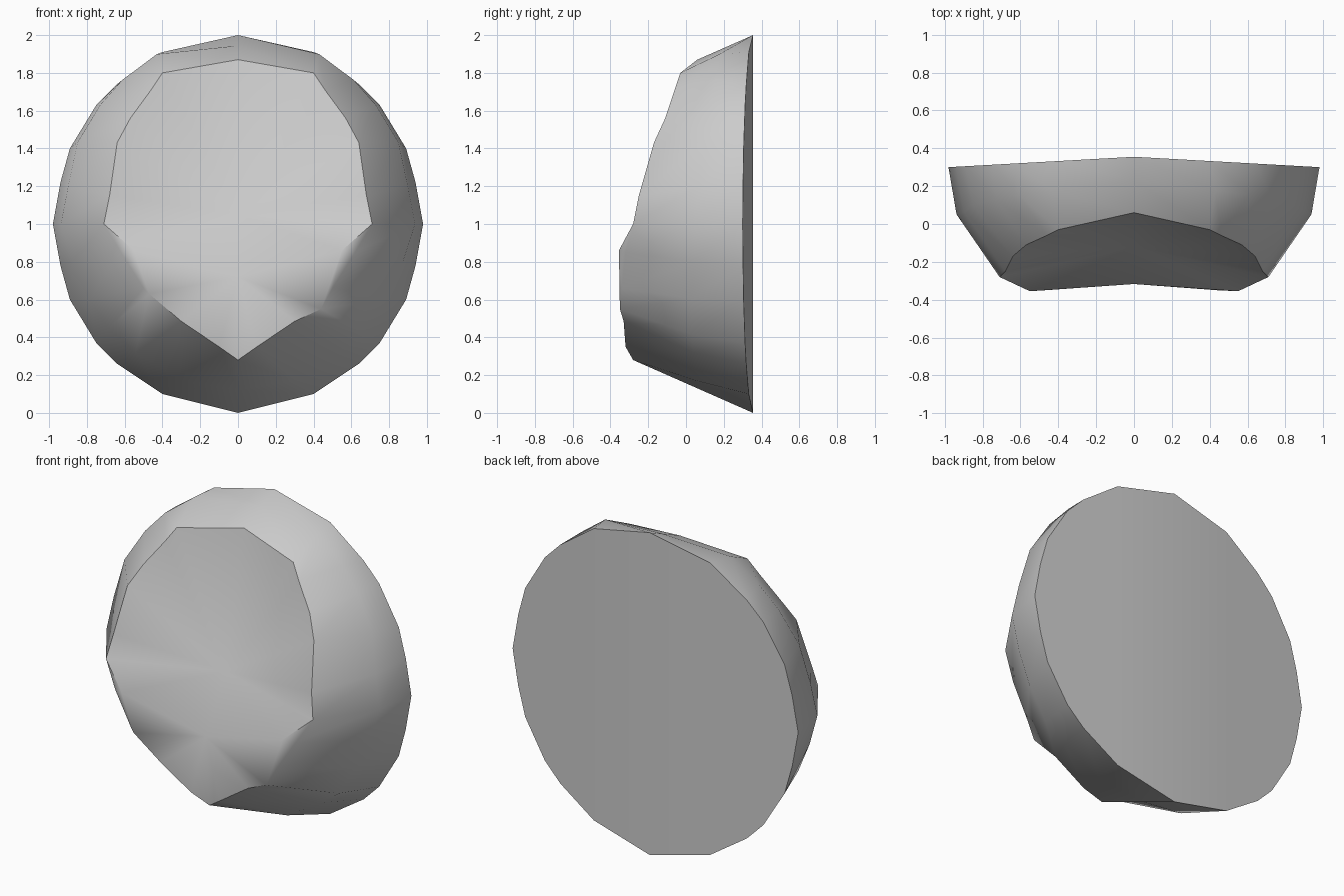
import bpy, bmesh, math
from mathutils import Vector

cube = bpy.data.objects.get("Cube")
if cube:
    bpy.data.objects.remove(cube)

grey = bpy.data.materials.new("plain_grey")
grey.use_nodes = True
grey.diffuse_color = (0.6, 0.6, 0.6, 1)
grey.node_tree.nodes["Principled BSDF"].inputs["Base Color"].default_value = (0.6, 0.6, 0.6, 1)

# Half outlines from top to bottom: back rim (x, z) and front hollow border (x, y, z)
RIM = [(0, 2), (.4, 1.91), (.64, 1.74), (.75, 1.63), (.89, 1.4), (.94, 1.22), (.98, 1),
       (.94, .78), (.89, .6), (.75, .37), (.64, .26), (.4, .1), (0, 0)]
BORDER = [(0, .06, 1.87), (.4, -.03, 1.8), (.46, -.06, 1.71), (.57, -.11, 1.56),
          (.64, -.17, 1.43), (.68, -.25, 1.15), (.71, -.28, 1), (.62, -.32, .85),
          (.5, -.34, .66), (.44, -.35, .55), (.3, -.33, .485), (.1, -.32, .35), (0, -.28, .28)]
LAST = len(RIM) - 1
CHEEK = 6

bm = bmesh.new()


def vert(x, y, z):
    return bm.verts.new((x, y, z))


def fan(hub, points):
    for a, b in zip(points, points[1:]):
        bm.faces.new((hub, a, b))


# Rings run down the +x side and back up the -x side
rim, middle, border = [], [], []
for i in list(range(LAST + 1)) + list(range(LAST - 1, 0, -1)):
    side = 1 if len(rim) <= LAST else -1
    x, z = RIM[i]
    back = Vector((side * x, .355 - .056 * x, z))
    bx, by, bz = BORDER[i]
    if side < 0 and i == 9:
        bx, bz = .47, .63
    front = Vector((side * bx, by, bz))
    mid = back.lerp(front, .43)
    mid.x += side * .075 * x
    mid.z += .05 * (z - 1) * min(1, 2 * x)
    rim.append(vert(*back))
    middle.append(vert(*mid))
    border.append(vert(*front))

# Outer shell
count = len(rim)
for near, far in ((rim, middle), (middle, border)):
    for i in range(count):
        j = (i + 1) % count
        bm.faces.new((near[i], near[j], far[j], far[i]))

# Back, folded slightly along its upright centre line
bm.faces.new(rim[:LAST + 1])
bm.faces.new(rim[LAST:] + rim[:1])

# Front: deep hollow above the lip, chin below it
hollow = vert(0, -.12, 1.05)
lip = vert(0, -.317, .72)
lip_sides = [vert(.55, -.355, .86), vert(-.55, -.355, .86)]
mirrored = [border[-i % count] for i in range(LAST + 1)]
for half, corner in zip((border[:LAST + 1], mirrored), lip_sides):
    fan(hollow, half[:CHEEK + 1] + [corner, lip])
    fan(corner, half[CHEEK:10])
    bm.faces.new((corner, half[9], lip))
    fan(lip, half[9:])

bmesh.ops.recalc_face_normals(bm, faces=bm.faces)
mesh = bpy.data.meshes.new("hollowed_shell")
bm.to_mesh(mesh)
bm.free()
mesh.materials.append(grey)
shell = bpy.data.objects.new("hollowed_shell", mesh)
bpy.context.collection.objects.link(shell)

# Soft shading with the rim and hollow border kept crisp
bpy.context.view_layer.objects.active = shell
shell.select_set(True)
bpy.ops.object.shade_smooth_by_angle(angle=math.radians(42))
